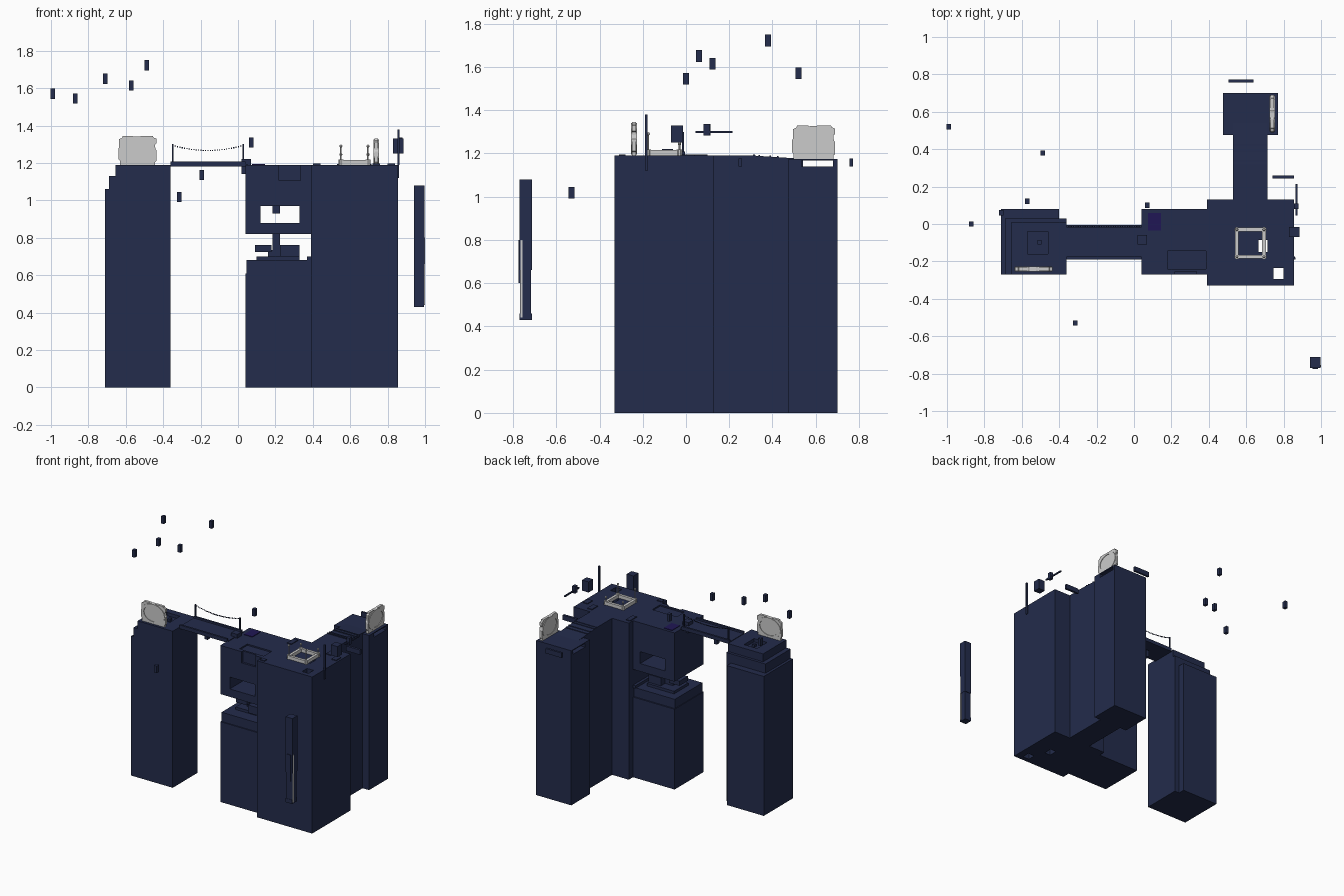
import bpy, bmesh, math
from mathutils import Matrix, Vector

if "Cube" in bpy.data.objects:
    bpy.data.objects.remove(bpy.data.objects["Cube"])


def material(name, rgb):
    m = bpy.data.materials.new(name)
    m.diffuse_color = (*rgb, 1)
    m.use_nodes = True
    m.node_tree.nodes["Principled BSDF"].inputs["Base Color"].default_value = m.diffuse_color
    return m


NAVY = material("navy", (0.017, 0.025, 0.072))
VIOLET = material("violet", (0.014, 0.008, 0.09))


def finish(name, bm, mat):
    me = bpy.data.meshes.new(name)
    bmesh.ops.recalc_face_normals(bm, faces=bm.faces)
    bm.to_mesh(me)
    bm.free()
    ob = bpy.data.objects.new(name, me)
    bpy.context.collection.objects.link(ob)
    if mat:
        me.materials.append(mat)
    return ob


def add_box(bm, x0, x1, y0, y1, z0, z1):
    m = Matrix.Translation(((x0 + x1) / 2, (y0 + y1) / 2, (z0 + z1) / 2))
    m = m @ Matrix.Diagonal((x1 - x0, y1 - y0, z1 - z0, 1))
    bmesh.ops.create_cube(bm, size=1, matrix=m)


def boxes(name, items, mat=NAVY):
    bm = bmesh.new()
    for b in items:
        add_box(bm, *b)
    return finish(name, bm, mat)


def prism(name, pts, depth, to3d, mat=NAVY):
    """Extrude a 2D outline by a depth vector."""
    bm = bmesh.new()
    f = bm.faces.new([bm.verts.new(to3d(*p)) for p in pts])
    r = bmesh.ops.extrude_face_region(bm, geom=[f])
    vs = [v for v in r["geom"] if isinstance(v, bmesh.types.BMVert)]
    bmesh.ops.translate(bm, verts=vs, vec=depth)
    return finish(name, bm, mat)


def cut(ob, items):
    for b in items:
        c = boxes("cutter", [b])
        c.hide_render = True
        mod = ob.modifiers.new("cut", "BOOLEAN")
        mod.operation, mod.solver, mod.object = "DIFFERENCE", "EXACT", c
        bpy.context.view_layer.objects.active = ob
        bpy.ops.object.modifier_apply(modifier=mod.name)
        bpy.data.objects.remove(c)


# left tower with stepped roof
prism("left_tower", [(-.71, -.27), (-.36, -.27), (-.36, .03), (-.40, .03), (-.40, .08), (-.71, .08)],
      (0, 0, 1.06), lambda x, y: (x, y, 0))
boxes("left_tower_steps", [(-.69, -.36, -.27, .03, 1.06, 1.13)])
left_top = boxes("left_tower_roof", [(-.655, -.36, -.27, .01, 1.13, 1.19)])
cut(left_top, [(-.57, -.46, -.16, -.04, 1.165, 1.25)])
boxes("left_roof_hatch", [(-.515, -.495, -.11, -.085, 1.16, 1.185)])

# right main tower with two open shafts
main = boxes("main_tower", [(.39, .855, -.33, .13, 0, 1.19)])
cut(main, [(.665, .715, -.15, -.085, -.1, 1.3), (.745, .80, -.295, -.235, -.1, 1.3)])
boxes("main_roof_details", [
    (.40, .44, -.31, -.28, 1.185, 1.196), (.40, .435, .02, .10, 1.185, 1.196),
    (.72, .76, .03, .10, 1.185, 1.196), (.80, .84, -.02, .04, 1.185, 1.196),
    (.85, .862, -.19, -.175, 1.12, 1.19)])

# middle block: lower mass, broken gap, windowed upper storey
boxes("middle_block_base", [(.04, .39, -.27, .08, 0, .61), (.045, .39, -.262, .07, .61, .68)])
boxes("gap_debris", [
    (.10, .33, -.17, .0, .68, .70), (.225, .33, -.20, -.02, .70, .76),
    (.09, .18, -.15, -.05, .725, .76), (.16, .24, -.12, -.07, .70, .735),
    (.185, .225, -.12, -.08, .73, .82), (.37, .39, -.27, .08, .68, .70)])
upper = boxes("middle_block_upper", [(.04, .39, -.27, .08, .82, 1.19)])
cut(upper, [(.12, .33, -.4, .2, .88, .97), (.22, .335, -.4, -.255, 1.105, 1.3),
            (.18, .385, -.24, -.145, 1.18, 1.3)])
boxes("window_hanger", [(.185, .225, -.12, -.08, .93, .98)])
boxes("violet_panel", [(.075, .145, -.035, .06, 1.18, 1.194)], VIOLET)

# link wing with sloped roof and treads
prism("rear_link", [(.12, 0), (.54, 0), (.54, 1.175), (.31, 1.19), (.12, 1.19)],
      (.185, 0, 0), lambda y, z: (.53, y, z))
boxes("link_roof_treads", [(.53, .715, y, y + .008, 1.17, 1.194 - (y - .31) * .06)
                           for y in (.31, .335, .385, .42)])

# rear tower, roof parapet leaves an open slot
boxes("rear_tower", [(.475, .77, .475, .70, 0, 1.14)])
boxes("rear_tower_roof", [
    (.475, .77, .475, .535, 1.14, 1.175), (.475, .77, .68, .70, 1.14, 1.175),
    (.475, .77, .535, .68, 1.168, 1.175)])

# bridge
boxes("bridge_deck", [(-.36, .05, -.185, -.005, 1.18, 1.195)])
boxes("bridge_rails", [(-.36, .04, -.19, -.175, 1.18, 1.208), (-.36, .04, -.02, -.005, 1.18, 1.208)])
boxes("bridge_anchor", [(.02, .07, -.11, -.06, 1.14, 1.22)])
boxes("rope_posts", [(x - .004, x + .004, -.018, -.010, 1.19, 1.30) for x in (-.348, .027)])
bm = bmesh.new()
for i in range(31):
    t = i / 30
    z = 1.267 + .026 * (2 * t - 1) ** 2
    bmesh.ops.create_cube(bm, size=.006, matrix=Matrix.Translation((-.348 + .375 * t, -.014, z)))
finish("rope_beads", bm, NAVY)

# small floating blocks
spots = [(-.99, .52, 1.57), (-.87, 0, 1.545), (-.71, .06, 1.65), (-.572, .122, 1.615),
         (-.488, .38, 1.722), (.07, .10, 1.31), (-.195, -.09, 1.135), (-.315, -.53, 1.018)]
for i, (x, y, z) in enumerate(spots):
    boxes(f"floating_block_{i}", [(x - .012, x + .012, y - .014, y + .014, z - .027, z + .027)])

# floating bars, antenna and gadget boxes near the towers
boxes("rear_floating_bar", [(.505, .64, .757, .773, 1.14, 1.177)])
boxes("side_floating_bar", [(.74, .855, .242, .26, 1.14, 1.177)])
boxes("rod_device", [(.864, .874, .045, .215, 1.294, 1.304), (.856, .88, .08, .11, 1.282, 1.335)])
boxes("antenna", [(.852, .864, -.19, -.178, 1.19, 1.38)])
boxes("gadget_box", [(.83, .885, -.07, -.015, 1.25, 1.33)])

# floating pillar with pale strip
boxes("floating_pillar", [(.94, .997, -.77, -.712, .66, 1.08), (.942, .995, -.768, -.716, .45, .66),
                          (.94, .995, -.77, -.712, .43, .46), (.955, .985, -.775, -.765, .60, .80)])
boxes("pillar_strip", [(.995, 1.0, -.765, -.755, .44, .80)], None)


# upright grey emblem-free shields with rough rim
def shield(name, origin, along, normal, w, h, t):
    o, a, n, up = Vector(origin), Vector(along), Vector(normal), Vector((0, 0, 1))
    place = lambda u, v: o + a * u * w + up * v * h
    outline = [(.04, 0), (.96, 0), (.96, .1), (1, .14), (1, .5), (.96, .55), (.96, .7), (1, .74),
               (1, .9), (.92, .94), (.9, 1), (.6, 1), (.56, .97), (.4, .97), (.36, 1), (.12, 1),
               (.1, .93), (.02, .88), (.02, .6), (0, .55), (0, .2), (.04, .14)]
    prism(name + "_plate", outline, n * t * .7, lambda u, v: place(u, v) + n * t * .15, None)
    # rounded rim, a band of blocks around the disc on both faces
    bm = bmesh.new()
    k = 18
    rim = lambda r, i: (.5 + r * math.cos(math.tau * i / k), .5 + r * math.sin(math.tau * i / k))
    for i in range(k):
        q = [rim(.38, i), rim(.38, i + 1), rim(.48, i + 1), rim(.48, i)]
        lo = [bm.verts.new(place(*p)) for p in q]
        hi = [bm.verts.new(place(*p) + n * t) for p in q]
        bm.faces.new(lo)
        bm.faces.new(hi[::-1])
        for j in (0, 2):
            bm.faces.new((lo[j], lo[j + 1], hi[j + 1], hi[j]))
    bmesh.ops.remove_doubles(bm, verts=bm.verts, dist=1e-5)
    finish(name + "_rim", bm, None)


shield("left_shield", (-.64, -.255, 1.19), (1, 0, 0), (0, 1, 0), .205, .155, .028)
shield("rear_shield", (.725, .49, 1.175), (0, 1, 0), (1, 0, 0), .20, .155, .028)

# grey roof frame with corner knobs and posts
x0, x1, y0, y1 = .55, .695, -.175, -.03
boxes("roof_frame", [(x0 - .01, x1 + .01, y - .01, y + .01, 1.19, 1.215) for y in (y0, y1)]
      + [(x - .01, x + .01, y0 + .01, y1 - .01, 1.19, 1.215) for x in (x0, x1)], None)
bm = bmesh.new()
for x in (x0, x1):
    for y, top in ((y0, 1.29), (y1, 1.245)):
        bmesh.ops.create_cone(bm, cap_ends=True, segments=10, radius1=.014, radius2=.014, depth=.028,
                              matrix=Matrix.Translation((x, y, 1.204)))
        bmesh.ops.create_cone(bm, cap_ends=True, segments=8, radius1=.004, radius2=.004,
                              depth=top - 1.2, matrix=Matrix.Translation((x, y, (top + 1.2) / 2)))
        bmesh.ops.create_uvsphere(bm, u_segments=8, v_segments=6, radius=.008,
                                  matrix=Matrix.Translation((x, y, top)))
finish("roof_frame_posts", bm, None)
